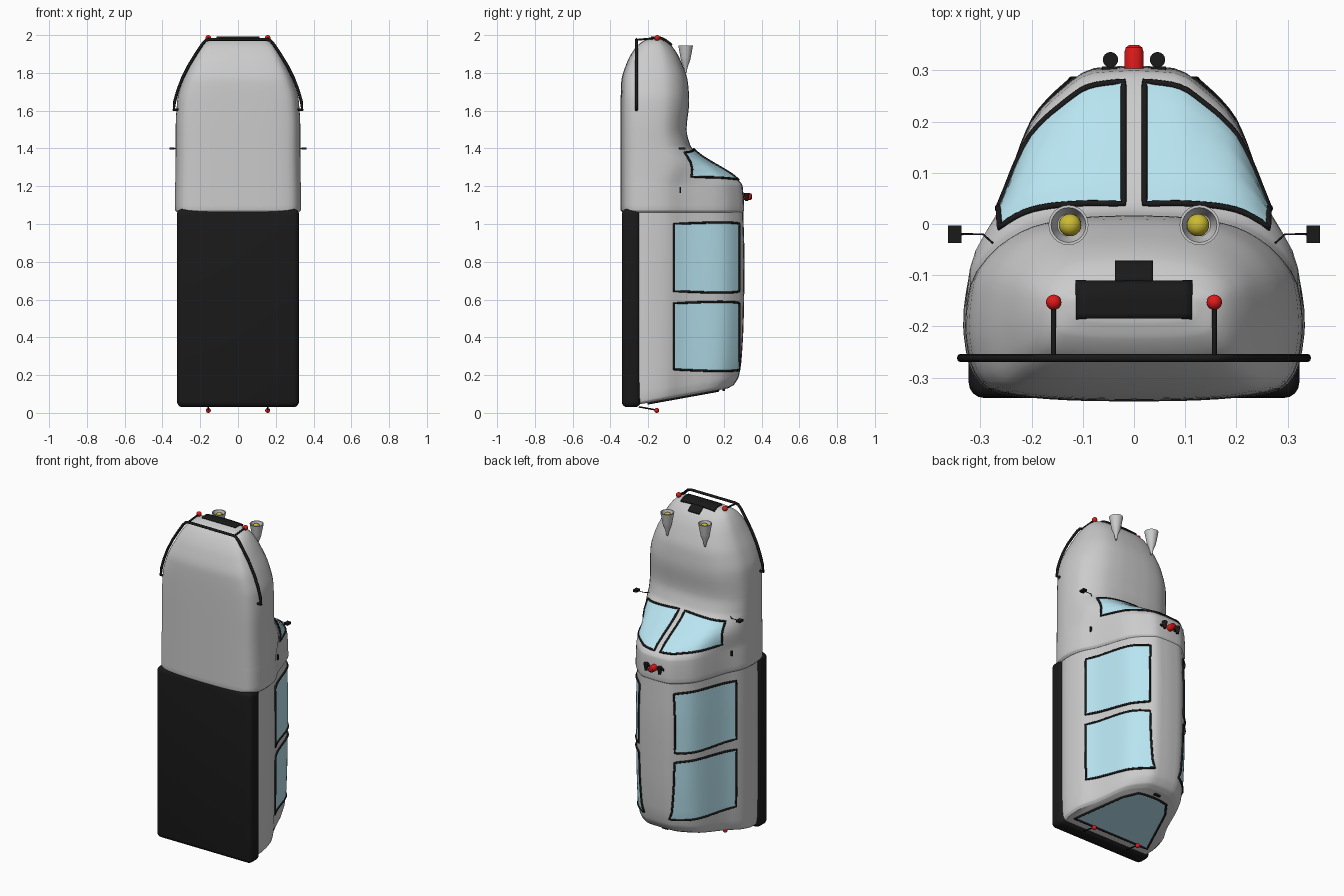
import bpy, bmesh, math
from mathutils import Vector
from mathutils.bvhtree import BVHTree

if "Cube" in bpy.data.objects:
    bpy.data.objects.remove(bpy.data.objects["Cube"])


def mat(name, c):
    m = bpy.data.materials.new(name)
    m.diffuse_color = (*c, 1)
    m.use_nodes = True
    m.node_tree.nodes["Principled BSDF"].inputs["Base Color"].default_value = m.diffuse_color
    return m


BLACK = mat("black", (.01, .01, .01))
GLASS = mat("glass", (.48, .78, .88))
RED = mat("red", (.75, .01, .01))
YELLOW = mat("yellow", (.6, .5, .03))


def interp(keys, x):
    """Monotone cubic through rows of (x, a, b, ...)."""
    n = len(keys)
    i = max(0, min(n - 2, sum(k[0] <= x for k in keys) - 1))
    h = keys[i + 1][0] - keys[i][0]
    u = (x - keys[i][0]) / h
    sec = lambda j, c: (keys[j + 1][c] - keys[j][c]) / (keys[j + 1][0] - keys[j][0])

    def slope(j, c):
        if j == 0 or j == n - 1:
            return sec(min(j, n - 2), c)
        a, b = sec(j - 1, c), sec(j, c)
        return 0 if a * b <= 0 else 2 * a * b / (a + b)
    return [(2*u**3 - 3*u*u + 1) * keys[i][c] + (3*u*u - 2*u**3) * keys[i + 1][c]
            + h * ((u**3 - 2*u*u + u) * slope(i, c) + (u**3 - u*u) * slope(i + 1, c))
            for c in range(1, len(keys[0]))]


def finish(name, bm, material=None, angle=35):
    bmesh.ops.recalc_face_normals(bm, faces=bm.faces)
    me = bpy.data.meshes.new(name)
    bm.to_mesh(me)
    ob = bpy.data.objects.new(name, me)
    bpy.context.collection.objects.link(ob)
    if material:
        me.materials.append(material)
    bpy.ops.object.select_all(action='DESELECT')
    ob.select_set(True)
    bpy.context.view_layer.objects.active = ob
    bpy.ops.object.shade_smooth_by_angle(angle=math.radians(angle))
    return ob


def rings_mesh(rings):
    bm = bmesh.new()
    vs = [[bm.verts.new(p) for p in r] for r in rings]
    n = len(vs[0])
    for a, b in zip(vs, vs[1:]):
        for i in range(n):
            bm.faces.new((a[i], a[(i + 1) % n], b[(i + 1) % n], b[i]))
    bm.faces.new(vs[0])
    bm.faces.new(vs[-1])
    bmesh.ops.recalc_face_normals(bm, faces=bm.faces)
    return bm


def lathe(name, prof, loc, material=None, axis='z', n=24):
    rings = []
    for r, h in prof:
        ring = []
        for k in range(n):
            a = 2 * math.pi * k / n
            c, s = r * math.cos(a), r * math.sin(a)
            ring.append(Vector(loc) + Vector((c, s, h) if axis == 'z' else (c, h, s)))
        rings.append(ring)
    return finish(name, rings_mesh(rings), material)


def ball(name, loc, r, material):
    bm = bmesh.new()
    bmesh.ops.create_uvsphere(bm, u_segments=20, v_segments=12, radius=r)
    bmesh.ops.translate(bm, vec=loc, verts=bm.verts)
    return finish(name, bm, material)


def box(name, loc, size, material, bevel=0):
    bm = bmesh.new()
    bmesh.ops.create_cube(bm, size=1)
    bmesh.ops.scale(bm, vec=size, verts=bm.verts)
    bmesh.ops.translate(bm, vec=loc, verts=bm.verts)
    if bevel:
        bmesh.ops.bevel(bm, geom=bm.edges[:], offset=bevel, segments=4, profile=.5, affect='EDGES')
    return finish(name, bm, material)


def tube(name, pts, r, material=BLACK, closed=False):
    cu = bpy.data.curves.new(name, 'CURVE')
    cu.dimensions = '3D'
    cu.bevel_depth = r
    cu.bevel_resolution = 2
    cu.use_fill_caps = True
    sp = cu.splines.new('POLY')
    sp.points.add(len(pts) - 1)
    for p, q in zip(sp.points, pts):
        p.co = (*q, 1)
    sp.use_cyclic_u = closed
    cu.materials.append(material)
    ob = bpy.data.objects.new(name, cu)
    bpy.context.collection.objects.link(ob)


# half cross-section: t, x, height of full cab, height of low hood
SECT = [(0, 0, -1, -1), (1, .3, -.99, -.99), (2, .6, -.95, -.95), (3, .86, -.83, -.83),
        (4, .97, -.48, -.48), (5, 1, 0, 0), (6, .97, .18, .4), (7, .82, .39, .72),
        (8, .61, .78, .9), (9, .43, .91, .96), (10, .24, .99, .99), (11, 0, 1, 1)]
# z, bottom y, widest y, top y, half width, hood blend, rear shear
CAB = [(1.06, -.335, -.2, .30, .322, 0, 0), (1.075, -.347, -.2, .308, .334, 0, 0),
       (1.2, -.347, -.2, .30, .333, 0, 0), (1.225, -.347, -.2, .285, .332, .06, 0),
       (1.39, -.347, -.2, .042, .33, 1, 0), (1.42, -.347, -.2, .022, .33, 1, 0),
       (1.5, -.347, -.2, .003, .33, 1, 0), (1.65, -.346, -.2, .017, .322, 1, 0),
       (1.75, -.343, -.2, .01, .295, 1, 0), (1.85, -.315, -.19, -.022, .25, 1, 0),
       (1.93, -.27, -.18, -.065, .205, 1, 0), (1.97, -.225, -.165, -.11, .165, 1, 0),
       (1.983, -.19, -.155, -.135, .12, 1, 0)]
REAR = [(.05, -.3, -.2, .22, .30, 0, .18), (.065, -.31, -.2, .255, .313, 0, .18),
        (.12, -.315, -.2, .28, .319, 0, .15), (.25, -.315, -.2, .295, .321, 0, .08),
        (.5, -.315, -.2, .306, .322, 0, .02), (.8, -.315, -.2, .31, .322, 0, 0),
        (1.07, -.315, -.2, .303, .32, 0, 0)]


def surf(keys, z, t):
    yb, yc, yt, w, f, s = interp(keys, z)
    x, a, b = interp(SECT, t)
    v = a + (b - a) * f
    y = yc + v * ((yt - yc) if v > 0 else (yc - yb))
    return Vector((x * w, y, z + s * (y + .22)))


def loft(name, keys, sub=5, n=33):
    zs = [a[0] + (b[0] - a[0]) * k / sub for a, b in zip(keys, keys[1:]) for k in range(sub)]
    rings = []
    for z in zs + [keys[-1][0]]:
        half = [surf(keys, z, 11 * i / n) for i in range(n + 1)]
        rings.append(half + [Vector((-p.x, p.y, p.z)) for p in half[-2:0:-1]])
    bm = rings_mesh(rings)
    tree = BVHTree.FromBMesh(bm)
    finish(name, bm, angle=40)
    return tree


def patch(name, hits, material, off=.003, frame=True, thick=0):
    """Grid of (point, normal) hits laid on the body, with a black frame."""
    g = [[p + nrm * off for p, nrm in row] for row in hits]
    bm = bmesh.new()
    vs = [[bm.verts.new(p) for p in row] for row in g]
    for a, b in zip(vs, vs[1:]):
        for i in range(len(a) - 1):
            bm.faces.new((a[i], a[i + 1], b[i + 1], b[i]))
    ob = finish(name, bm, material)
    if thick:
        m = ob.modifiers.new("thickness", 'SOLIDIFY')
        m.thickness, m.offset = thick, 0
    if frame:
        edge = g[0] + [r[-1] for r in g[1:-1]] + g[-1][::-1] + [r[0] for r in g[-2:0:-1]]
        tube(name + "_frame", edge, .006, closed=True)


def grid(fn, nu=16, nv=16):
    return [[fn(i / nu, j / nv) for i in range(nu + 1)] for j in range(nv + 1)]


cab = loft("cab_and_hood", CAB)
rear = loft("rear_body", REAR)
box("lower_skirt", (0, -.29, .555), (.646, .1, 1.05), BLACK, .03)

for sx, side in ((1, "right"), (-1, "left")):
    # split windscreen, wrapping to the side
    def screen(u, v):
        t = 7.15 + u * 3.6
        z0, z1 = 1.25 - .018 * u, 1.378 + .017 * u
        p = surf(CAB, z0 + (z1 - z0) * v, t)
        return cab.find_nearest(Vector((sx * p.x, p.y, p.z)))[:2]
    patch("windscreen_" + side, grid(screen), GLASS)
    # two side windows
    for nm, z0, z1 in (("upper", .645, 1.0), ("lower", .23, .58)):
        def pane(u, v):
            bow = .008 * math.sin(math.pi * u) * (2 * v - 1)
            y = -.065 + .345 * math.sin(u * math.pi / 2)
            return rear.ray_cast(Vector((sx, y, z0 + (z1 - z0) * v + bow)), Vector((-sx, 0, 0)))[:2]
        patch(f"{nm}_side_window_{side}", grid(pane), GLASS)
    # mirror and door handle
    box("mirror_" + side, (sx * .35, -.02, 1.4), (.026, .034, .012), BLACK)
    tube("mirror_arm_" + side, [(sx * .34, -.02, 1.4), (sx * .295, -.02, 1.4), (sx * .262, -.05, 1.4)], .002)
    box("door_handle_" + side, (sx * .288, -.03, 1.18), (.014, .008, .03), BLACK)
    # headlight cup and bulb
    lathe("headlight_cup_" + side, [(.004, 1.8), (.012, 1.835), (.024, 1.865), (.028, 1.885), (.039, 1.945),
                                    (.034, 1.945), (.022, 1.9), (.002, 1.895)], (sx * .128, -.002, 0))
    ball("headlight_bulb_" + side, (sx * .125, -.002, 1.922), .022, YELLOW)
    # bumper lights and tail lights
    tube("bumper_post_" + side, [(sx * .157, -.26, 1.975), (sx * .157, -.155, 1.985)], .005)
    ball("bumper_light_" + side, (sx * .157, -.153, 1.985), .015, RED)
    tube("tail_light_arm_" + side, [(sx * .157, -.25, .032), (sx * .157, -.155, .015)], .004)
    ball("tail_light_" + side, (sx * .157, -.155, .013), .013, RED)
    # roof horns beside the beacon
    lathe("roof_horn_" + side, [(.008, 1.122), (.01, 1.135), (.015, 1.16), (.015, 1.165)],
          (sx * .046, .321, 0), BLACK)
    box("horn_base_" + side, (sx * .048, .304, 1.145), (.03, .008, .014), BLACK)

# roof beacon
lathe("roof_beacon", [(.019, .295), (.019, .335), (.016, .345), (.009, .35)], (0, 0, 1.145), RED, 'y')

# rear window and its handle
def back(u, v):
    y = -.2 + .37 * v
    h = (.262 - .135 * v) * (1 - .2 * max(0, v - .8) * 5)
    return rear.ray_cast(Vector(((2 * u - 1) * h, y - .012 * (2 * u - 1) ** 2 * v, -1)), Vector((0, 0, 1)))[:2]
patch("rear_window", grid(back), GLASS)
box("rear_handle", (0, .2, .122), (.04, .012, .012), BLACK)

# grille: wide bar and a small bar above it, laid on the nose
for nm, hw, y0, y1 in (("grille_wide", .113, -.185, -.115), ("grille_small", .037, -.116, -.078)):
    patch(nm, grid(lambda u, v: cab.ray_cast(Vector(((2 * u - 1) * hw, y0 + (y1 - y0) * v, 3)),
                                             Vector((0, 0, -1)))[:2], 12, 6), BLACK, .005, False, .01)

# front bumper bar
half = [(.305, 1.605), (.34, 1.605), (.335, 1.65), (.318, 1.71), (.293, 1.775), (.26, 1.84),
        (.22, 1.905), (.19, 1.95), (.17, 1.972), (.15, 1.977)]
path = [(x, -.262, z) for x, z in half]
tube("front_bumper", path + [(-x, y, z) for x, y, z in path[::-1]], .008)
